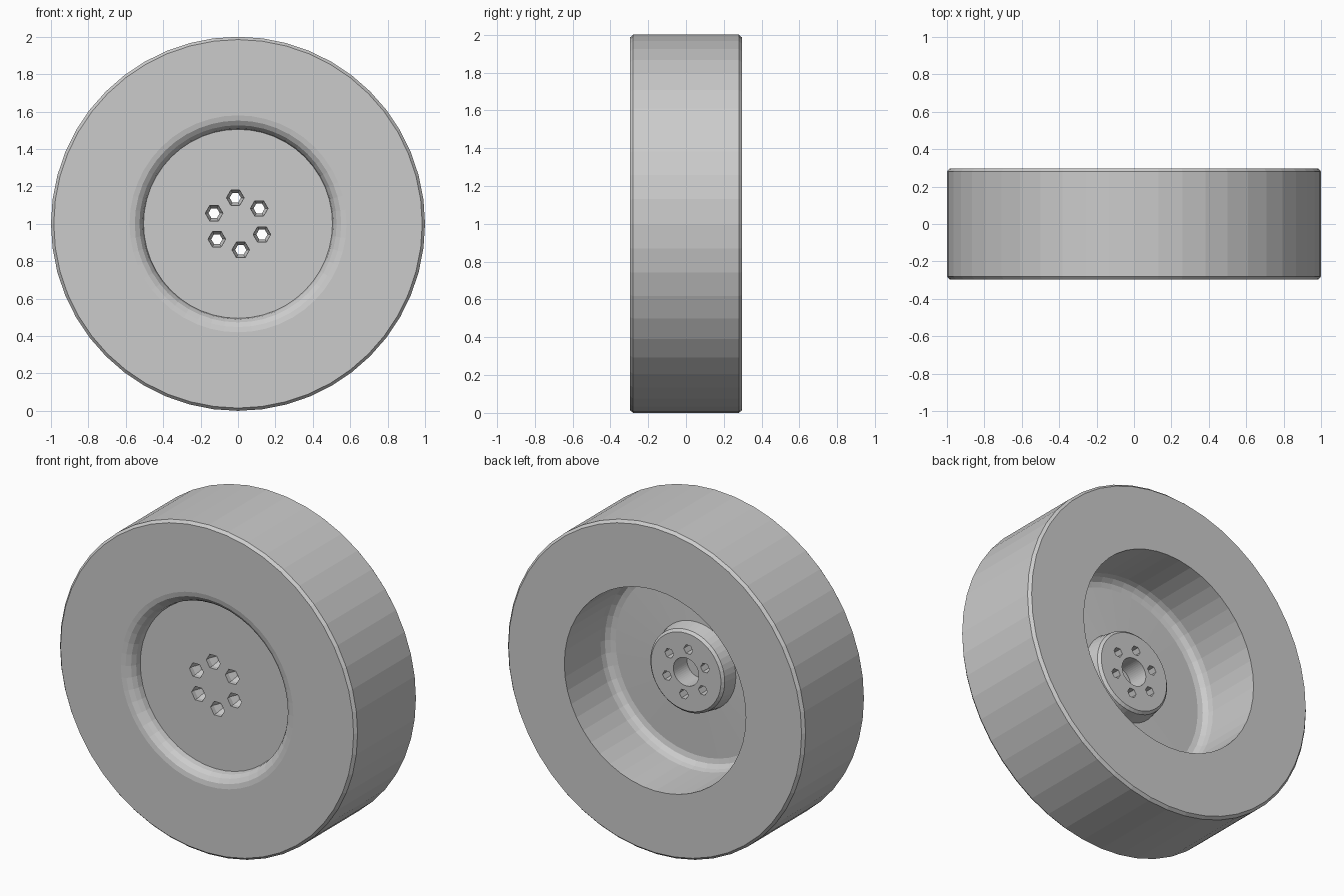
import bpy, bmesh
from math import sin, cos, pi, radians

if "Cube" in bpy.data.objects:
    bpy.data.objects.remove(bpy.data.objects["Cube"])

SEG = 48
CZ = 1.0      # axle height


def lathe(name, profile, seg, x=0.0, z=CZ):
    """Revolve an (radius, y) profile around a line parallel to Y."""
    bm = bmesh.new()
    rings = []
    for r, y in profile:
        if r == 0:
            rings.append([bm.verts.new((x, y, z))] * seg)
        else:
            rings.append([bm.verts.new((x + r * cos(2 * pi * i / seg), y,
                                        z + r * sin(2 * pi * i / seg)))
                          for i in range(seg)])
    for a, b in zip(rings, rings[1:]):
        for i in range(seg):
            j = (i + 1) % seg
            corners = list(dict.fromkeys((a[i], a[j], b[j], b[i])))
            bm.faces.new(corners)
    bmesh.ops.recalc_face_normals(bm, faces=bm.faces)
    me = bpy.data.meshes.new(name)
    bm.to_mesh(me)
    bm.free()
    ob = bpy.data.objects.new(name, me)
    bpy.context.collection.objects.link(ob)
    return ob


# rounded lip between the front face and the sunken disc
lip = [(0.58 - 0.075 * sin(t), -0.217 - 0.08 * cos(t))
       for t in (radians(a) for a in (90, 67, 45, 22, 0))]

# rounded corner at the bottom of the rear cavity
cove = [(0.55 + 0.06 * cos(t), -0.05 - 0.06 * sin(t))
        for t in (radians(a) for a in (0, 30, 60, 90))]

profile = (
    [(0, -0.217)] + lip +                                   # front disc and lip
    [(0.985, -0.297), (1.0, -0.28),                         # tyre wall and tread
     (1.0, 0.28), (0.985, 0.297), (0.61, 0.297)] + cove +   # rear wall and cavity
    [(0.265, -0.10), (0.25, -0.015), (0.235, 0.0),          # hub boss
     (0.085, 0.0), (0.085, -0.13), (0, -0.13)]              # blind centre bore
)
wheel = lathe("wheel_and_tyre", profile, SEG)

# six countersunk bolt holes right through the hub
for k in range(6):
    a = radians(96 + 60 * k)
    cutter = lathe("bolt_hole_cutter",
                   [(0, -0.25), (0.047, -0.25), (0.047, -0.19), (0.03, -0.15),
                    (0.03, 0.05), (0, 0.05)], 6,
                   0.14 * cos(a), CZ + 0.14 * sin(a))
    cutter.hide_render = True
    cutter.hide_viewport = True
    mod = wheel.modifiers.new("bolt_hole", 'BOOLEAN')
    mod.operation = 'DIFFERENCE'
    mod.solver = 'EXACT'
    mod.object = cutter
